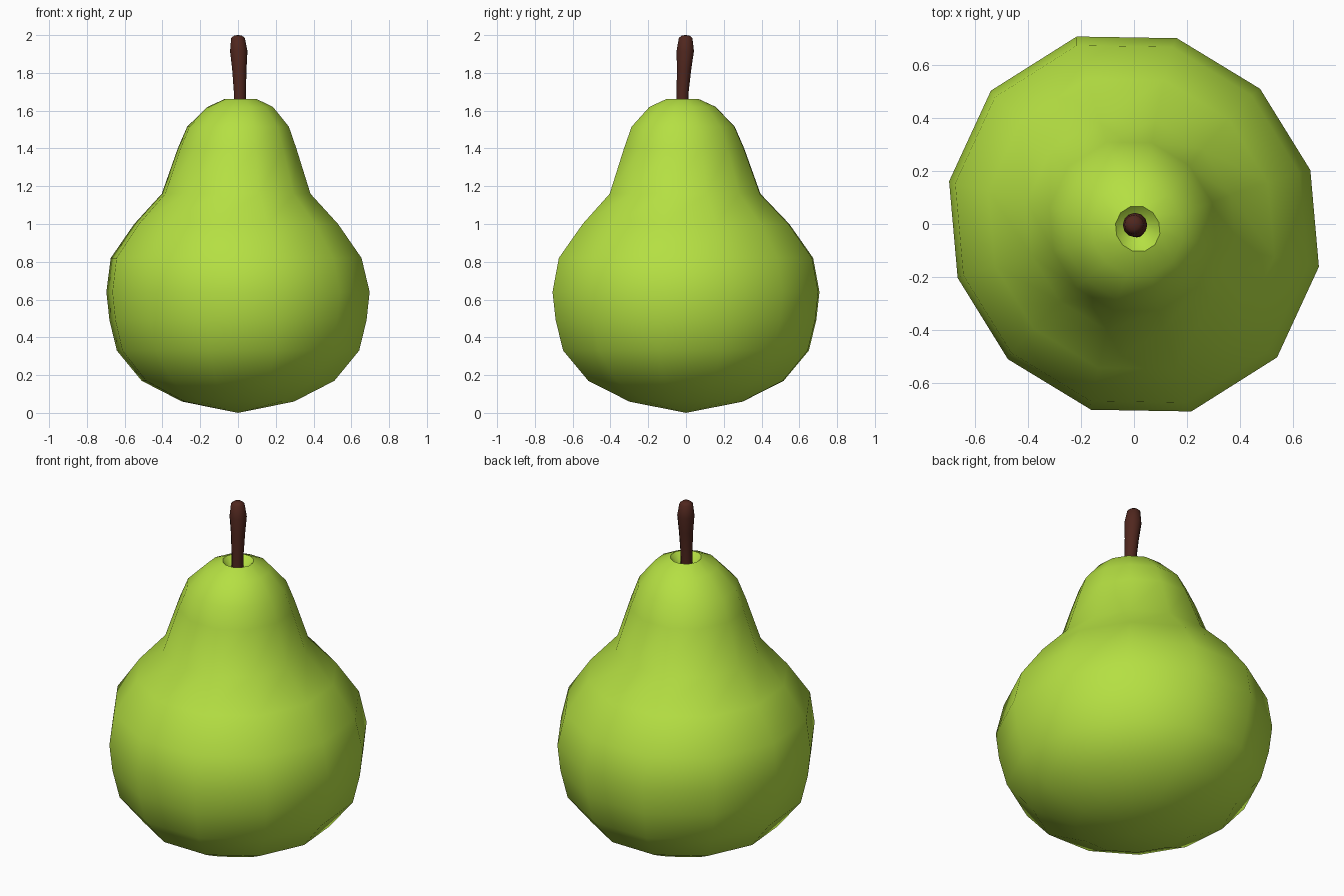
import bpy, bmesh, math

if "Cube" in bpy.data.objects:
    bpy.data.objects.remove(bpy.data.objects["Cube"])

def material(name, color):
    m = bpy.data.materials.new(name)
    m.diffuse_color = color
    m.use_nodes = True
    m.node_tree.nodes["Principled BSDF"].inputs["Base Color"].default_value = m.diffuse_color
    return m

def lathe(name, rings, sides, phase, oval, mat, angle):
    """rings: (radius, z, centre x, centre y); radius 0 makes a pole."""
    bm = bmesh.new()
    loops = []
    for r, z, cx, cy in rings:
        if r == 0:
            loops.append([bm.verts.new((cx, cy, z))] * sides)
            continue
        loop = []
        for i in range(sides):
            a = phase + 2 * math.pi * i / sides
            k = r * (1 + oval * math.cos(2 * (a - math.radians(120))))
            loop.append(bm.verts.new((cx + k * math.cos(a), cy + k * math.sin(a), z)))
        loops.append(loop)
    for lo, hi in zip(loops, loops[1:]):
        for i in range(sides):
            j = (i + 1) % sides
            quad = [lo[i], lo[j], hi[j], hi[i]]
            bm.faces.new(list(dict.fromkeys(quad)))
    bmesh.ops.recalc_face_normals(bm, faces=bm.faces)
    me = bpy.data.meshes.new(name)
    bm.to_mesh(me)
    bm.free()
    ob = bpy.data.objects.new(name, me)
    bpy.context.collection.objects.link(ob)
    me.materials.append(mat)
    bpy.ops.object.select_all(action='DESELECT')
    ob.select_set(True)
    bpy.context.view_layer.objects.active = ob
    bpy.ops.object.shade_smooth_by_angle(angle=math.radians(angle))
    return ob

green = material("pear_skin", (0.46, 0.74, 0.055, 1))
brown = material("stem_bark", (0.08, 0.02, 0.013, 1))

# Pear body: twelve-sided, slightly oval, with a dimple at the top
body = [
    (0, 0.0, 0, 0), (0.305, 0.06, 0, 0), (0.525, 0.17, 0, 0), (0.66, 0.33, 0, 0),
    (0.70, 0.49, 0, 0), (0.717, 0.64, 0, 0), (0.683, 0.82, -0.01, 0),
    (0.555, 1.0, -0.01, 0), (0.405, 1.16, -0.01, -0.005), (0.323, 1.40, -0.005, -0.01),
    (0.277, 1.515, 0, -0.015), (0.178, 1.62, 0.012, -0.018),
    (0.086, 1.662, 0.014, -0.018), (0.05, 1.625, 0.012, -0.018), (0, 1.61, 0.01, -0.018),
]
lathe("pear_body", body, 12, math.radians(17), 0.034, green, 60)

# Stem: leaning slightly, thicker near the tip
stem = [
    (0, 1.60, 0.01, -0.02), (0.031, 1.60, 0.01, -0.02), (0.032, 1.70, 0.01, -0.018),
    (0.038, 1.82, 0.007, -0.01), (0.046, 1.915, 0.004, -0.004),
    (0.036, 1.985, 0, -0.002), (0.02, 1.998, 0, -0.002), (0, 2.0, 0, -0.002),
]
lathe("stem", stem, 12, 0, 0, brown, 60)
